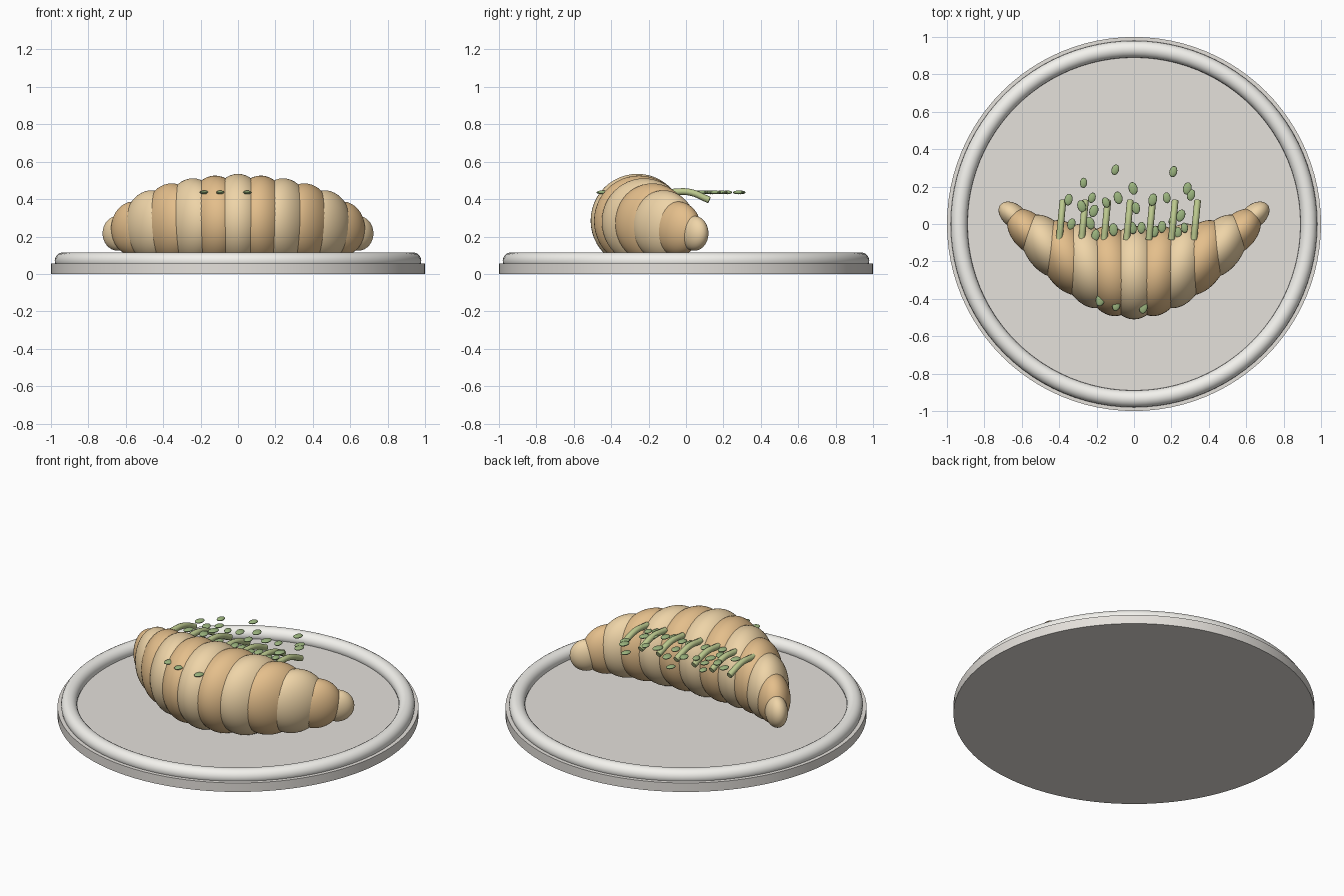
import bpy, math, random

if "Cube" in bpy.data.objects:
    bpy.data.objects.remove(bpy.data.objects["Cube"])

random.seed(4)


def material(name, rgb):
    m = bpy.data.materials.new(name)
    m.diffuse_color = (*rgb, 1)
    m.use_nodes = True
    m.node_tree.nodes["Principled BSDF"].inputs["Base Color"].default_value = m.diffuse_color
    return m


plate_mat = material("plate_grey", (0.78, 0.75, 0.71))
rim_mat = material("rim_white", (0.90, 0.89, 0.85))
light_mat = material("light_crust", (0.86, 0.66, 0.39))
dark_mat = material("dark_crust", (0.78, 0.52, 0.26))
stem_mat = material("stem_green", (0.50, 0.58, 0.27))
leaf_mat = material("leaf_green", (0.33, 0.46, 0.21))


def finish(name, mat):
    ob = bpy.context.object
    ob.name = name
    ob.data.materials.append(mat)
    bpy.ops.object.shade_smooth_by_angle(angle=math.radians(40))
    return ob


def ellipsoid(name, loc, scale, turn, mat, seg=32, rings=16):
    bpy.ops.mesh.primitive_uv_sphere_add(segments=seg, ring_count=rings, radius=1,
                                         location=loc, rotation=(0, 0, turn))
    bpy.context.object.scale = scale
    return finish(name, mat)


# Plate disc and rounded rim
bpy.ops.mesh.primitive_cylinder_add(vertices=96, radius=1, depth=0.055,
                                    location=(0, 0, 0.0275))
finish("plate", plate_mat)
bpy.ops.mesh.primitive_torus_add(major_radius=0.935, minor_radius=0.045,
                                 major_segments=96, minor_segments=20,
                                 location=(0, 0, 0.07))
finish("plate_rim", rim_mat)

# Croissant: flattened segments along an arc, (radius, height) from middle to tip
SEGMENTS = [(0.25, 0.285), (0.243, 0.283), (0.232, 0.279), (0.212, 0.272),
            (0.187, 0.260), (0.145, 0.242), (0.093, 0.217)]
ARC, STEP = 0.83, math.radians(8.45)
for i in range(-6, 7):
    r, z = SEGMENTS[abs(i)]
    a = i * STEP
    loc = (ARC * math.sin(a), -0.26 + ARC * (1 - math.cos(a)), z)
    ellipsoid(f"croissant_segment_{i + 7}", loc, (r * 0.66, r, r), -a,
              dark_mat if i % 2 else light_mat, 48, 24)

# Row of bent chive stems
for i in range(7):
    x = -0.40 + 0.12 * i
    cu = bpy.data.curves.new("chive_stem", "CURVE")
    cu.dimensions = "3D"
    cu.bevel_depth = 0.018
    cu.bevel_resolution = 2
    cu.use_fill_caps = True
    sp = cu.splines.new("BEZIER")
    path = [(x, -0.085, 0.437), (x + 0.01, 0.02, 0.437), (x + 0.02, 0.125, 0.395)]
    sp.bezier_points.add(2)
    for p, co in zip(sp.bezier_points, path):
        p.co = co
        p.handle_left_type = p.handle_right_type = "AUTO"
    cu.materials.append(stem_mat)
    ob = bpy.data.objects.new(f"chive_stem_{i + 1}", cu)
    bpy.context.collection.objects.link(ob)

# Scattered chopped herb flakes
FLAKES = [(-0.10, 0.29), (0.21, 0.28), (-0.27, 0.22), (-0.005, 0.19), (0.285, 0.19),
          (-0.35, 0.13), (-0.225, 0.14), (-0.15, 0.115), (-0.085, 0.14), (0.10, 0.13),
          (0.175, 0.14), (-0.28, 0.095), (-0.215, 0.07), (0.01, 0.085), (0.305, 0.155),
          (-0.335, 0.0), (-0.235, 0.005), (-0.205, -0.06), (-0.11, -0.03),
          (-0.01, -0.02), (0.04, -0.02), (0.15, -0.015), (0.205, 0.015), (0.25, 0.045),
          (0.27, -0.02), (0.235, -0.045), (0.11, -0.04),
          (-0.18, -0.405), (-0.095, -0.435), (0.05, -0.447)]
for i, (x, y) in enumerate(FLAKES):
    k = random.uniform(0.85, 1.1)
    ellipsoid(f"herb_flake_{i + 1}", (x, y, 0.436), (0.022 * k, 0.032 * k, 0.010),
              random.uniform(-0.4, 0.4), leaf_mat, 16, 8)
